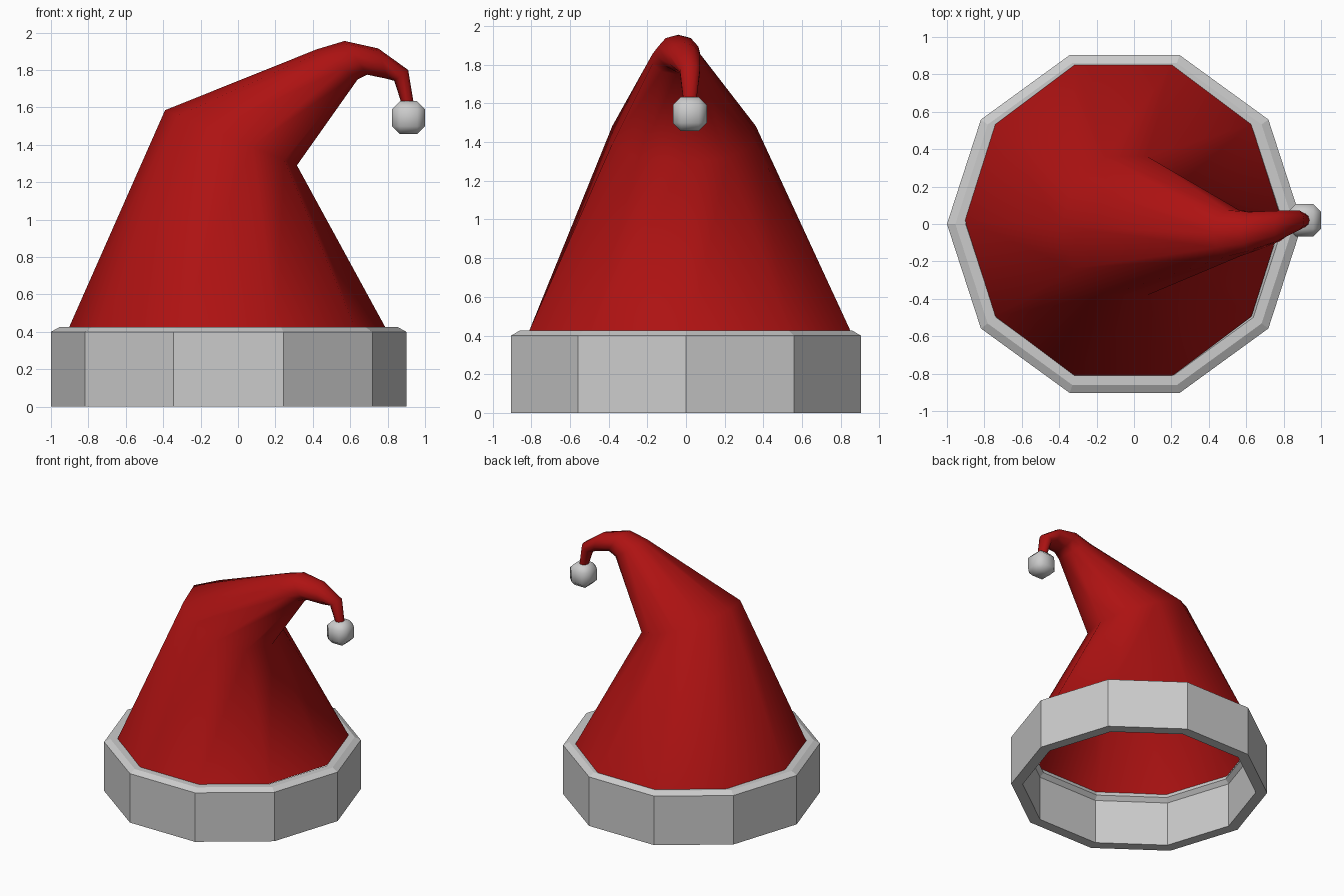
import bpy, bmesh
from math import sin, cos, tau
from mathutils import Vector

if "Cube" in bpy.data.objects:
    bpy.data.objects.remove(bpy.data.objects["Cube"])

SIDES = 10


def loft(name, rings, closed=False, cap_end=False):
    """Skin a list of rings (each SIDES points) into one mesh object."""
    bm = bmesh.new()
    loops = [[bm.verts.new(p) for p in ring] for ring in rings]
    pairs = list(zip(loops, loops[1:]))
    if closed:
        pairs.append((loops[-1], loops[0]))
    for a, b in pairs:
        for i in range(SIDES):
            j = (i + 1) % SIDES
            bm.faces.new((a[i], a[j], b[j], b[i]))
    if cap_end:
        bm.faces.new(loops[-1])
    if closed:
        bmesh.ops.recalc_face_normals(bm, faces=bm.faces)
    return finish(name, bm)


def finish(name, bm):
    mesh = bpy.data.meshes.new(name)
    bm.to_mesh(mesh)
    bm.free()
    obj = bpy.data.objects.new(name, mesh)
    bpy.context.collection.objects.link(obj)
    return obj


def ring(left, right, cy, half_y):
    """Tilted oval ring from its end points (x, z), centre y and half width."""
    l, r = Vector((left[0], cy, left[1])), Vector((right[0], cy, right[1]))
    c, h = (l + r) / 2, (r - l) / 2
    return [c + h * cos(tau * i / SIDES) + Vector((0, half_y * sin(tau * i / SIDES), 0))
            for i in range(SIDES)]


def smooth(obj, angle):
    bpy.ops.object.select_all(action='DESELECT')
    obj.select_set(True)
    bpy.context.view_layer.objects.active = obj
    bpy.ops.object.shade_smooth_by_angle(angle=angle)


# Brim band: ten-sided ring with a chamfered top edge
profile = [(.95, 0), (.95, .40), (.905, .425), (.85, .425),
           (.835, .39), (.865, .36), (.865, 0)]
loft("brim_band", [ring((-.05 - r, z), (-.05 + r, z), 0, r) for r, z in profile], closed=True)

# Floppy cone: rings following the bend down to the tip
cone = loft("hat_cone", [
    ring((-.905, .42), (.79, .42), .02, .875),
    ring((-.39, 1.585), (.315, 1.29), -.01, .39),
    ring((.42, 1.91), (.64, 1.75), -.05, .13),
    ring((.57, 1.955), (.69, 1.775), -.04, .11),
    ring((.75, 1.915), (.80, 1.752), -.01, .085),
    ring((.91, 1.80), (.835, 1.742), .02, .055),
    ring((.94, 1.62), (.875, 1.62), .02, .036),
], cap_end=True)
red = bpy.data.materials.new("red_felt")
red.diffuse_color = (.42, .006, .006, 1)
red.use_nodes = True
red.node_tree.nodes["Principled BSDF"].inputs["Base Color"].default_value = red.diffuse_color
cone.data.materials.append(red)
smooth(cone, 1.2)

# Bobble: bevelled cube hanging from the tip
bm = bmesh.new()
bmesh.ops.create_cube(bm, size=.176)
bmesh.ops.bevel(bm, geom=bm.edges[:], offset=.042, segments=1, affect='EDGES')
bobble = finish("bobble", bm)
bobble.location = (.912, .02, 1.545)
smooth(bobble, 1.2)
